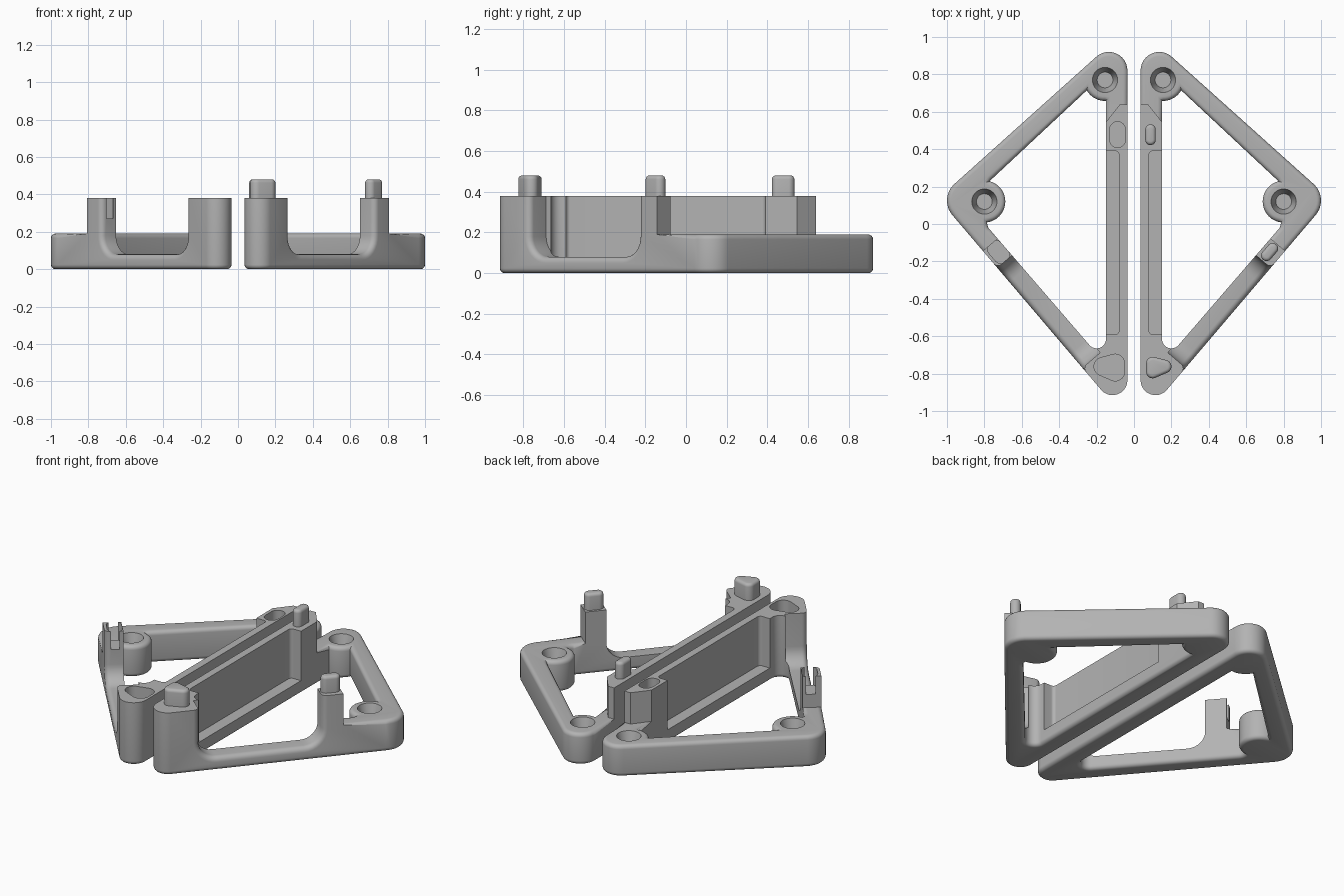
import bpy, bmesh
from math import cos, sin, pi
from mathutils import Vector
from mathutils.geometry import convex_hull_2d

if "Cube" in bpy.data.objects:
    bpy.data.objects.remove(bpy.data.objects["Cube"])

grey = bpy.data.materials.new("plain grey")
grey.use_nodes = True
grey.diffuse_color = (0.45, 0.45, 0.45, 1)
grey.node_tree.nodes["Principled BSDF"].inputs["Base Color"].default_value = (0.45, 0.45, 0.45, 1)

BASE, TALL, STRUT = 0.19, 0.38, 0.08
ALONG = Vector((0.65, 0.76, 0)).normalized()   # direction of the front strut
OUT = Vector((ALONG.y, -ALONG.x, 0))           # outward from the front strut
UP = Vector((0, 0, 1))


def make(name, bm):
    bmesh.ops.recalc_face_normals(bm, faces=bm.faces)
    mesh = bpy.data.meshes.new(name)
    bm.to_mesh(mesh)
    bm.free()
    mesh.materials.append(grey)
    obj = bpy.data.objects.new(name, mesh)
    bpy.context.collection.objects.link(obj)
    return obj


def prism(name, points, offset, top_bevel=0):
    """Extrude a planar loop of 3D points, optionally rounding its top rim."""
    bm = bmesh.new()
    face = bm.faces.new([bm.verts.new(p) for p in points])
    ext = bmesh.ops.extrude_face_region(bm, geom=[face])["geom"]
    bmesh.ops.translate(bm, vec=offset, verts=[v for v in ext if isinstance(v, bmesh.types.BMVert)])
    if top_bevel:
        top = max(v.co.z for v in bm.verts) - 0.001
        rim = [e for e in bm.edges if all(v.co.z > top for v in e.verts)]
        bmesh.ops.bevel(bm, geom=rim, offset=top_bevel, segments=4, profile=0.5, affect='EDGES')
    return make(name, bm)


def hull(circles, grow=0.0, n=32):
    """Loop wrapped tightly around a set of (x, y, radius) circles."""
    pts = [Vector((x + (r + grow) * cos(2 * pi * k / n), y + (r + grow) * sin(2 * pi * k / n)))
           for x, y, r in circles for k in range(n)]
    return [pts[i] for i in convex_hull_2d(pts)]


def upright(name, loop, z0, z1, top_bevel=0):
    return prism(name, [(p[0], p[1], z0) for p in loop], UP * (z1 - z0), top_bevel)


def combine(obj, other, operation='DIFFERENCE'):
    mod = obj.modifiers.new("combine", 'BOOLEAN')
    mod.operation, mod.object, mod.solver = operation, other, 'EXACT'
    bpy.context.view_layer.update()
    result = bpy.data.meshes.new_from_object(obj.evaluated_get(bpy.context.evaluated_depsgraph_get()))
    obj.modifiers.clear()
    obj.data = result
    bpy.data.objects.remove(other)


def round_edges(obj, rule, offset):
    bm = bmesh.new()
    bm.from_mesh(obj.data)
    bmesh.ops.remove_doubles(bm, verts=bm.verts, dist=0.0005)
    bm.normal_update()
    edges = [e for e in bm.edges if len(e.link_faces) == 2 and e.is_convex
             and e.calc_face_angle() > 0.8 and rule(e)]
    bmesh.ops.bevel(bm, geom=edges, offset=offset, segments=5, profile=0.5,
                    affect='EDGES', clamp_overlap=False)
    bm.to_mesh(obj.data)
    bm.free()


def level(edge, z):
    return all(abs(v.co.z - z) < 0.001 for v in edge.verts)


def strut_rim(edge):
    mid = (edge.verts[0].co + edge.verts[1].co) / 2
    return (-0.42 < mid.dot(ALONG) < 0.305 and mid.z > 0.07 and not level(edge, TALL)
            and any(f.normal.dot(OUT) > 0.98 for f in edge.link_faces)
            and any(abs(f.normal.dot(OUT)) < 0.1 for f in edge.link_faces))


SCREWS = [(0.155, 0.77), (0.8, 0.12)]
OUTLINE = [(0.135, 0.82, 0.1), (0.88, 0.125, 0.12), (0.115, -0.835, 0.08)]
WINDOW = [(0.2, 0.695, 0.05), (0.73, 0.2, 0.05), (0.735, 0.005, 0.05), (0.2, -0.615, 0.05)]
post = Vector((0.725, -0.15, 0))
PINS = {
    "back": [(0.088, 0.45, 0.028), (0.088, 0.505, 0.028)],
    "side": [(*(post + ALONG * s).xy, 0.029) for s in (-0.025, 0.025)],
    "front": [(0.1, -0.745, 0.035), (0.1, -0.79, 0.035), (0.165, -0.762, 0.035)],
}


def build_frame(name):
    frame = upright(name, hull(OUTLINE), 0, TALL)
    # triangular opening that leaves the round screw bosses standing
    window = upright("window_cutter", hull(WINDOW), -0.1, 0.5)
    for x, y in SCREWS:
        combine(window, upright("boss_cutter", hull([(x, y, 0.112)], n=48), -0.2, 0.6))
    combine(frame, window)
    # lower the outer frame, keeping the wall and posts tall
    low = [(-0.1, 0.64), (0.075, 0.64), (0.165, 0.526), (0.2, 0.3), (0.62, 0.016),
           (0.92, -0.238), (1.2, -0.238), (1.2, 1.2), (-0.1, 1.2)]
    combine(frame, upright("low_cutter", low, BASE, 0.6))
    # U-shaped gap between the posts
    a, b, r = -0.405, 0.2965, 0.1
    gap = [(b, 0.6), (a, 0.6)]
    for cu, start in ((a + r, pi), (b - r, 1.5 * pi)):
        gap += [(cu + r * cos(start + k * pi / 16), STRUT + r + r * sin(start + k * pi / 16))
                for k in range(9)]
    combine(frame, prism("gap_cutter", [ALONG * u + OUT * 0.585 + UP * z for u, z in gap], OUT * 0.4))
    round_edges(frame, lambda e: level(e, 0) or level(e, BASE), 0.024)
    round_edges(frame, strut_rim, 0.03)
    # recess along the inside of the wall
    recess = hull([(x, y, 0.02) for x in (0.1, 0.17) for y in (-0.57, 0.37)])
    combine(frame, upright("recess_cutter", recess, STRUT, 0.6))
    # countersunk blind screw holes
    for x, y in SCREWS:
        bm = bmesh.new()
        bmesh.ops.create_cone(bm, cap_ends=True, segments=40, radius1=0.042, radius2=0.074, depth=0.12)
        bmesh.ops.translate(bm, vec=(x, y, BASE - 0.035), verts=bm.verts)
        combine(frame, make("hole_cutter", bm))
    return frame


left_frame = build_frame("left_frame")
right_frame = left_frame.copy()
right_frame.name = "right_frame"
right_frame.data = left_frame.data.copy()
bpy.context.collection.objects.link(right_frame)

# pins on one half, matching sockets in the other
parts = [left_frame, right_frame]
for key, circles in PINS.items():
    parts.append(upright(key + "_pin", hull(circles), TALL - 0.002, 0.48, 0.018))
    combine(right_frame, upright("socket_cutter", hull(circles, 0.014), 0.27, 0.6))

# mirror the socketed half
bm = bmesh.new()
bm.from_mesh(right_frame.data)
bmesh.ops.scale(bm, vec=(-1, 1, 1), verts=bm.verts)
bmesh.ops.reverse_faces(bm, faces=bm.faces)
bm.to_mesh(right_frame.data)
bm.free()

bpy.ops.object.select_all(action='DESELECT')
for obj in parts:
    obj.select_set(True)
bpy.context.view_layer.objects.active = left_frame
bpy.ops.object.shade_smooth_by_angle(angle=0.6)
